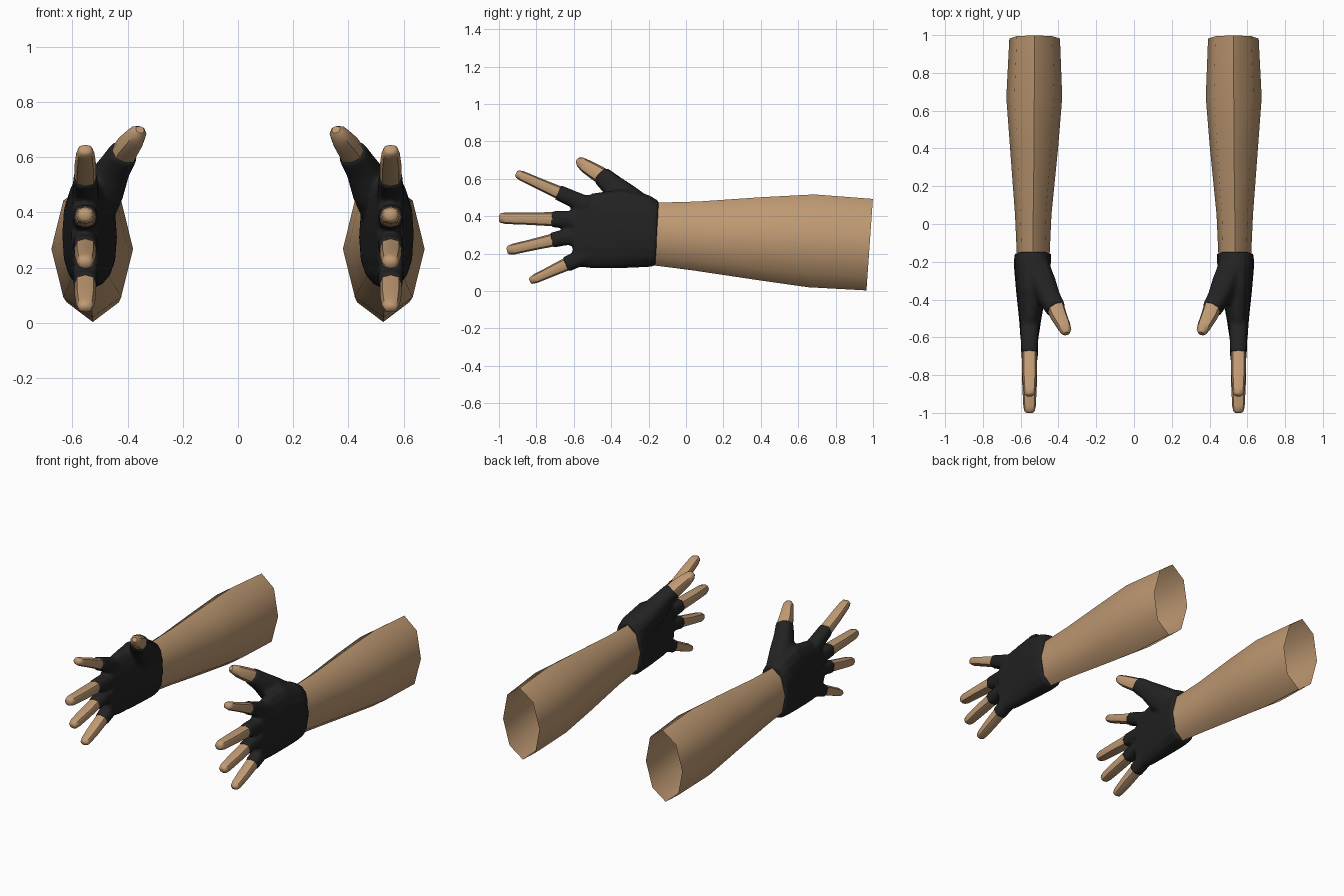
import bpy, bmesh, math
from mathutils import Vector

if "Cube" in bpy.data.objects:
    bpy.data.objects.remove(bpy.data.objects["Cube"])


def material(name, rgb):
    m = bpy.data.materials.new(name)
    m.diffuse_color = (*rgb, 1)
    m.use_nodes = True
    m.node_tree.nodes["Principled BSDF"].inputs["Base Color"].default_value = m.diffuse_color
    return m


SKIN = material("tan skin", (0.52, 0.32, 0.17))
BLACK = material("black glove", (0.016, 0.016, 0.016))


def loop(c, u, v, hu, hv, n, p):
    """Superellipse ring around c; p = 1 is a plain ellipse, lower is boxier."""
    pts = []
    for i in range(n):
        a = 2 * math.pi * i / n
        s, k = math.sin(a), math.cos(a)
        pts.append(c + u * hu * math.copysign(abs(s) ** p, s)
                   + v * hv * math.copysign(abs(k) ** p, k))
    return pts


def loft(bm, rings, cap_start=True, cap_end=True):
    vs = [[bm.verts.new(p) for p in r] for r in rings]
    n = len(vs[0])
    for a, b in zip(vs, vs[1:]):
        for i in range(n):
            j = (i + 1) % n
            bm.faces.new((a[i], a[j], b[j], b[i]))
    if cap_start:
        bm.faces.new(vs[0][::-1])
    if cap_end:
        bm.faces.new(vs[-1])


def body_rings(sections, n, p, tilt):
    """Sections (y, x0, x1, z0, z1); the ring leans along y by tilt."""
    return [loop(Vector(((x0 + x1) / 2, y, (z0 + z1) / 2)), Vector((1, 0, 0)),
                 Vector((0, tilt, 1)), (x1 - x0) / 2, (z1 - z0) / 2, n, p)
            for y, x0, x1, z0, z1 in sections]


def tube_rings(path, n=8, p=0.8):
    """Path of (x, y, z, half width, half height)."""
    pts = [Vector(q[:3]) for q in path]
    rings = []
    for i, q in enumerate(path):
        d = (pts[min(i + 1, len(pts) - 1)] - pts[max(i - 1, 0)]).normalized()
        u = Vector((1, 0, 0))
        u = (u - d * u.dot(d)).normalized()
        rings.append(loop(pts[i], u, d.cross(u), q[3], q[4], n, p))
    return rings


def finish(name, bm, mat, fuse=False):
    bmesh.ops.recalc_face_normals(bm, faces=bm.faces)
    me = bpy.data.meshes.new(name)
    bm.to_mesh(me)
    bm.free()
    me.materials.append(mat)
    ob = bpy.data.objects.new(name, me)
    bpy.context.collection.objects.link(ob)
    bpy.context.view_layer.objects.active = ob
    bpy.ops.object.select_all(action='DESELECT')
    ob.select_set(True)
    bpy.ops.object.shade_smooth_by_angle(angle=math.radians(50))
    if fuse:
        r = ob.modifiers.new("fuse", 'REMESH')
        r.mode = 'VOXEL'
        r.voxel_size = 0.01
        r.use_smooth_shade = True
        s = ob.modifiers.new("soften", 'SMOOTH')
        s.iterations = 4
    ob.modifiers.new("other side", 'MIRROR').use_mirror_merge = False
    return ob


# Forearm: eight-sided tapered sleeve, open at the elbow
bm = bmesh.new()
loft(bm, body_rings([
    (-0.17, 0.447, 0.620, 0.138, 0.472),
    (0.05, 0.437, 0.630, 0.110, 0.478),
    (0.40, 0.402, 0.656, 0.058, 0.502),
    (0.67, 0.380, 0.676, 0.020, 0.516),
    (0.982, 0.392, 0.660, 0.003, 0.492)], 8, 1, 0.07), cap_end=False)
finish("forearm", bm, SKIN)

# Fingers: (glove end y, z, half size), (tip y, z, half size), knuckle (y, z)
FX = 0.553
FINGERS = {
    "index_finger": ((-0.685, 0.528, 0.036), (-0.908, 0.629, 0.024), (-0.53, 0.455)),
    "middle_finger": ((-0.72, 0.384, 0.038), (-1.0, 0.390, 0.028), (-0.52, 0.375)),
    "ring_finger": ((-0.72, 0.270, 0.035), (-0.957, 0.216, 0.026), (-0.52, 0.300)),
    "little_finger": ((-0.645, 0.140, 0.036), (-0.835, 0.052, 0.022), (-0.50, 0.205)),
}

glove = bmesh.new()

for name, ((y0, z0, r0), (y1, z1, r1), (yk, zk)) in FINGERS.items():
    a, b = Vector((FX, y0, z0)), Vector((FX, y1, z1))
    d = (b - a).normalized()
    bm = bmesh.new()
    path = [(*(a - d * 0.02), 0.039, r0), (*a.lerp(b, 0.45), 0.039, (r0 + r1) / 2),
            (*(b - d * 0.035), 0.033, r1 + 0.003), (*(b - d * 0.008), 0.027, r1 - 0.003),
            (*b, 0.016, r1 * 0.55)]
    loft(bm, tube_rings(path))
    finish(name, bm, SKIN)
    # Glove stub around the finger base
    loft(glove, tube_rings([(FX, yk, zk, 0.05, 0.052), (*(a - d * 0.07), 0.046, r0 + 0.008),
                            (*a, 0.044, r0 + 0.006)], 12))

# Thumb
bm = bmesh.new()
loft(bm, tube_rings([
    (0.418, -0.435, 0.605, 0.048, 0.046), (0.400, -0.485, 0.636, 0.045, 0.043),
    (0.375, -0.535, 0.667, 0.038, 0.037), (0.360, -0.566, 0.690, 0.030, 0.028),
    (0.355, -0.580, 0.700, 0.016, 0.015)]))
finish("thumb", bm, SKIN)

# Glove: palm, thumb base and finger stubs fused into one skin
loft(glove, body_rings([
    (-0.155, 0.438, 0.632, 0.132, 0.482),
    (-0.21, 0.440, 0.637, 0.126, 0.515),
    (-0.35, 0.462, 0.625, 0.120, 0.545),
    (-0.50, 0.490, 0.609, 0.120, 0.525),
    (-0.60, 0.505, 0.602, 0.135, 0.495)], 16, 0.8, 0.05))
loft(glove, tube_rings([
    (0.520, -0.23, 0.410, 0.072, 0.095), (0.480, -0.33, 0.495, 0.072, 0.085),
    (0.445, -0.395, 0.565, 0.058, 0.062), (0.412, -0.452, 0.617, 0.053, 0.052)], 12))
finish("fingerless_glove", glove, BLACK, fuse=True)
